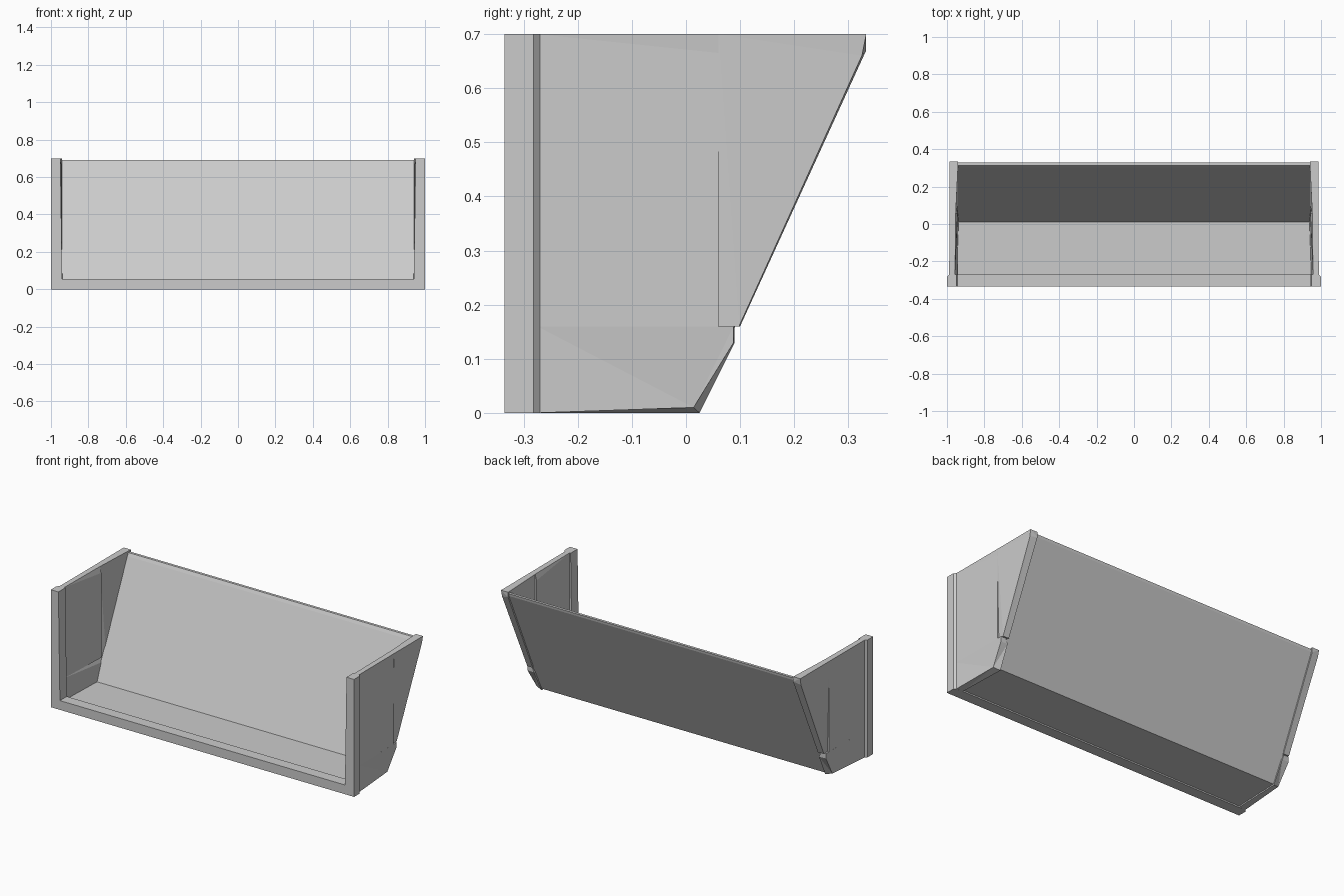
import bpy, bmesh


def loft(name, loops):
    """Join equal-length point loops into one capped solid."""
    bm = bmesh.new()
    rings = [[bm.verts.new(p) for p in loop] for loop in loops]
    n = len(rings[0])
    for a, b in zip(rings, rings[1:]):
        for i in range(n):
            j = (i + 1) % n
            bm.faces.new((a[i], a[j], b[j], b[i]))
    bm.faces.new(rings[0])
    bm.faces.new(rings[-1])
    bm.normal_update()
    bmesh.ops.triangulate(bm, faces=[f for f in bm.faces if len(f.verts) > 3])
    bmesh.ops.recalc_face_normals(bm, faces=bm.faces)
    mesh = bpy.data.meshes.new(name)
    bm.to_mesh(mesh)
    bm.free()
    obj = bpy.data.objects.new(name, mesh)
    bpy.context.collection.objects.link(obj)
    return obj


def frame_loop(y, outer):
    return [(-outer, y, 0), (outer, y, 0), (outer, y, 0.70), (0.95, y, 0.70),
            (0.94, y, 0.055), (-0.94, y, 0.055), (-0.95, y, 0.70), (-outer, y, 0.70)]


def side_panel(name, inner, outer):
    """Wedge panel between two (x, y, z) outlines, built on both sides."""
    for side, s in (("right", 1), ("left", -1)):
        loft(f"{side}_{name}", [[(s * x, y, z) for x, y, z in loop]
                                for loop in (inner, outer)])


# U-shaped front frame with a chamfered back edge
loft("front_frame", [frame_loop(-0.335, 1.0), frame_loop(-0.282, 1.0),
                     frame_loop(-0.270, 0.988)])

# Floor and sloping back as one bent sheet
profile = [(-0.275, 0.008), (0.022, 0.008), (0.325, 0.675), (0.328, 0.69),
           (0.312, 0.69), (0.302, 0.672), (0.012, 0.035), (-0.275, 0.035)]
loft("floor_and_back", [[(x, y, z) for y, z in profile] for x in (-0.945, 0.945)])

# Front section of the side walls
side_panel("front_wall",
           [(0.957, -0.275, 0.16), (0.943, 0.06, 0.16), (0.943, 0.06, 0.665),
            (0.953, 0.06, 0.70), (0.957, -0.275, 0.70)],
           [(0.988, -0.275, 0.16), (0.985, 0.06, 0.16), (0.985, 0.06, 0.665),
            (0.987, 0.06, 0.70), (0.988, -0.275, 0.70)])

# Slanted rear section
side_panel("rear_wall",
           [(0.956, 0.06, 0.16), (0.94, 0.10, 0.16), (0.94, 0.333, 0.67),
            (0.94, 0.333, 0.70), (0.953, 0.06, 0.70)],
           [(0.975, 0.06, 0.16), (0.978, 0.098, 0.16), (0.985, 0.325, 0.66),
            (0.987, 0.333, 0.70), (0.987, 0.06, 0.70)])

# Lower section, bevelled on its bottom and rear edges
side_panel("lower_wall",
           [(0.945, -0.275, 0.0), (0.935, 0.025, 0.0), (0.94, 0.09, 0.13),
            (0.952, 0.09, 0.16), (0.957, -0.275, 0.16)],
           [(0.988, -0.275, 0.0), (0.975, 0.014, 0.01), (0.984, 0.088, 0.13),
            (0.985, 0.088, 0.16), (0.988, -0.275, 0.16)])
